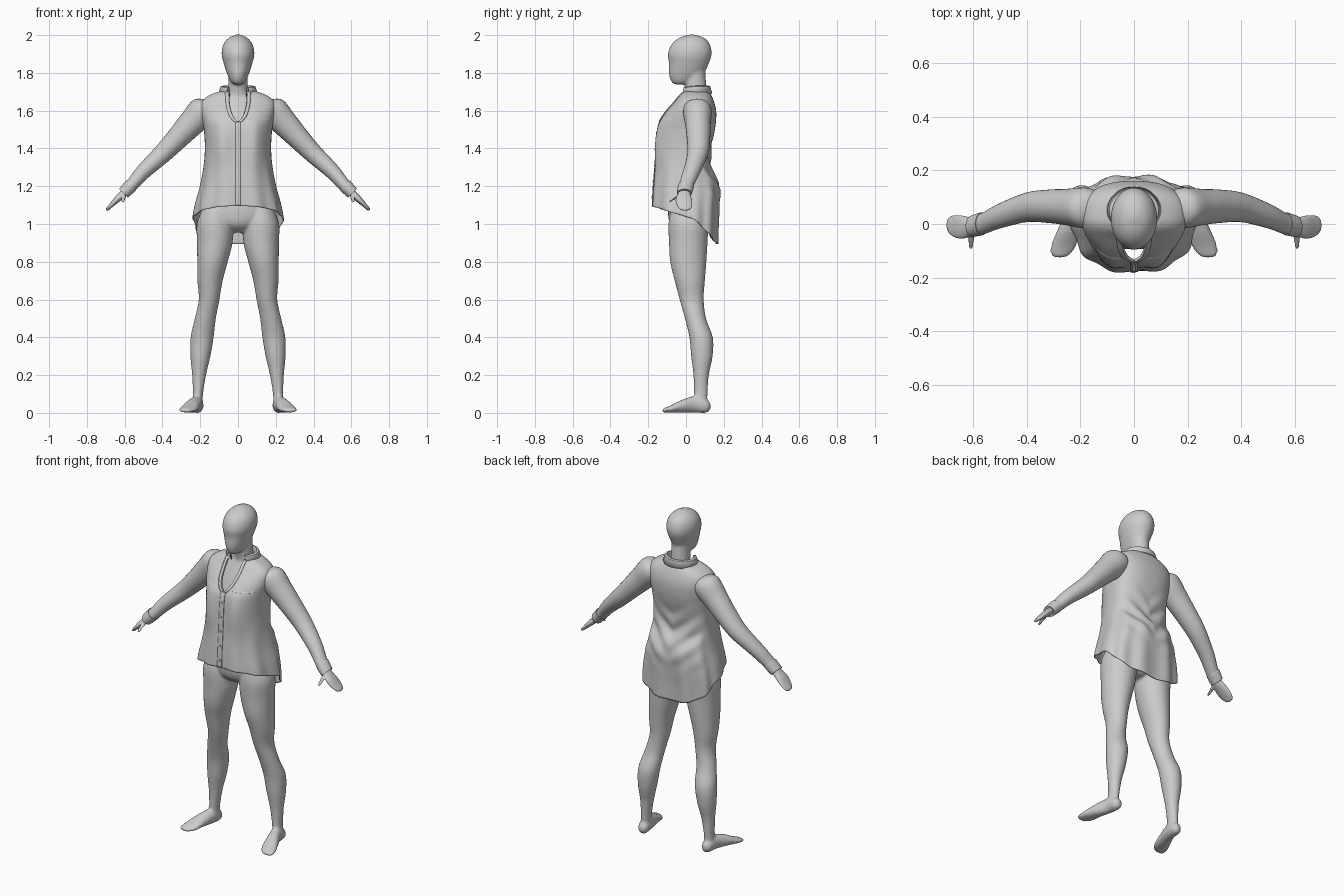
import bpy, bmesh, math
from mathutils import Vector

if "Cube" in bpy.data.objects:
    bpy.data.objects.remove(bpy.data.objects["Cube"])

X, Y, Z = Vector((1, 0, 0)), Vector((0, 1, 0)), Vector((0, 0, 1))


def sample(rows, k):
    """Smooth interpolation of rows (key, values...) at key k."""
    k = min(max(k, rows[0][0]), rows[-1][0])
    i = 0
    while i < len(rows) - 2 and k > rows[i + 1][0]:
        i += 1
    a, b = rows[i], rows[i + 1]
    p, q = rows[max(i - 1, 0)], rows[min(i + 2, len(rows) - 1)]
    h = b[0] - a[0]
    t = (k - a[0]) / h
    out = []
    for j in range(1, len(a)):
        m0 = (b[j] - p[j]) / (b[0] - p[0]) * h
        m1 = (q[j] - a[j]) / (q[0] - a[0]) * h
        out.append((2*t**3 - 3*t*t + 1) * a[j] + (t**3 - 2*t*t + t) * m0
                   + (3*t*t - 2*t**3) * b[j] + (t**3 - t*t) * m1)
    return out


def loft(bm, rows, u, v, n=28, steps=5, side=1):
    """Closed tube through elliptical rings (x, y, z, radius_u, radius_v)."""
    keyed = [(i, *r) for i, r in enumerate(rows)]
    rings = []
    for s in range((len(rows) - 1) * steps + 1):
        x, y, z, a, b = sample(keyed, s / steps)
        ring = []
        for j in range(n):
            t = 2 * math.pi * j / n
            p = Vector((x, y, z)) + u * a * math.cos(t) + v * b * math.sin(t)
            ring.append(bm.verts.new((p.x * side, p.y, p.z)))
        rings.append(ring)
    for r, q in zip(rings, rings[1:]):
        for j in range(n):
            bm.faces.new((r[j], r[(j + 1) % n], q[(j + 1) % n], q[j]))
    bm.faces.new(rings[0])
    bm.faces.new(rings[-1])


def grid(bm, rows):
    """Open sheet from rows of points."""
    vs = [[bm.verts.new(p) for p in r] for r in rows]
    for r, q in zip(vs, vs[1:]):
        for j in range(len(r) - 1):
            bm.faces.new((r[j], r[j + 1], q[j + 1], q[j]))


def finish(bm, name, remesh=0, thick=0, mirror=False):
    bmesh.ops.recalc_face_normals(bm, faces=bm.faces)
    me = bpy.data.meshes.new(name)
    bm.to_mesh(me)
    bm.free()
    ob = bpy.data.objects.new(name, me)
    bpy.context.collection.objects.link(ob)
    if remesh:
        m = ob.modifiers.new("blend", 'REMESH')
        m.mode, m.voxel_size, m.use_smooth_shade = 'VOXEL', remesh, True
        m = ob.modifiers.new("soften", 'SMOOTH')
        m.factor, m.iterations = 0.5, 5
    if thick:
        m = ob.modifiers.new("cloth", 'SOLIDIFY')
        m.thickness, m.offset = thick, 0
    if mirror:
        ob.modifiers.new("mirror", 'MIRROR').use_mirror_merge = False
    bpy.ops.object.select_all(action='DESELECT')
    ob.select_set(True)
    bpy.context.view_layer.objects.active = ob
    bpy.ops.object.shade_smooth_by_angle(angle=math.radians(50))
    return ob


# Body: head, neck, torso, legs and feet blended into one skin
bm = bmesh.new()
loft(bm, [(0, -.035, 1.738, .012, .02), (0, -.02, 1.75, .035, .055), (0, 0, 1.79, .056, .09),
          (0, .015, 1.85, .076, .106), (0, .02, 1.9, .087, .116), (0, .025, 1.95, .078, .102),
          (0, .03, 1.985, .05, .067), (0, .03, 2.003, .012, .015)], X, Y)
loft(bm, [(0, .06, 1.6, .09, .07), (0, .057, 1.68, .06, .056), (0, .05, 1.74, .052, .057),
          (0, .045, 1.84, .052, .055)], X, Y)
loft(bm, [(0, .01, .955, .05, .05), (0, .015, 1, .15, .1), (0, .02, 1.08, .185, .115),
          (0, .015, 1.2, .15, .095), (0, .01, 1.3, .13, .085), (0, .01, 1.45, .15, .1),
          (0, .03, 1.56, .15, .085), (0, .05, 1.65, .11, .06), (0, .06, 1.7, .05, .045)], X, Y)
for s in (1, -1):
    loft(bm, [(.12, .01, 1.08, .07, .09), (.122, .012, 1, .096, .105), (.123, .012, .9, .094, .102),
              (.135, .012, .8, .081, .096), (.148, .02, .7, .067, .08), (.153, .03, .6, .055, .064),
              (.173, .05, .5, .056, .056), (.19, .08, .4, .061, .062), (.199, .084, .3, .053, .057),
              (.206, .08, .2, .037, .041), (.212, .078, .1, .027, .036),
              (.215, .075, .04, .03, .036)], X, Y, side=s)
    loft(bm, [(.213, .13, .035, .012, .015), (.214, .11, .036, .03, .035), (.22, .05, .045, .034, .044),
              (.243, -.02, .036, .042, .034), (.262, -.08, .021, .048, .019),
              (.275, -.115, .014, .036, .012), (.277, -.126, .013, .015, .008)], X, Z, side=s)
finish(bm, "body", remesh=.008)

# Shirt shape: height, half width, front y, back y
SHIRT = [(.88, .24, -.18, .165), (1, .237, -.18, .168), (1.1, .222, -.178, .174), (1.2, .197, -.172, .174),
         (1.3, .18, -.162, .13), (1.4, .173, -.155, .13), (1.5, .178, -.147, .15), (1.54, .185, -.136, .156),
         (1.6, .195, -.098, .157), (1.65, .187, -.055, .145), (1.685, .14, -.028, .13),
         (1.705, .075, -.005, .117)]
HEM = [(-1, 1.095), (-.5, 1.065), (0, 1.03), (.4, .975), (1, .893)]
GAP = [(1.535, 0), (1.57, .03), (1.63, .048), (1.705, .052)]
E = .82


def theta_at(z, x):
    """Angle on the front of the shirt whose x is the given one."""
    w = sample(SHIRT, z)[0]
    c = min(abs(x) / w, 1) ** (1 / E)
    t = math.acos(c)
    return -t if x >= 0 else -math.pi + t


def shirt_point(z, t, out=0):
    w, f, b = sample(SHIRT, z)
    c, s = math.cos(t), math.sin(t)
    mid = .03
    x = w * math.copysign(abs(c) ** E, c)
    y = mid + (b - mid if s > 0 else mid - f) * math.copysign(abs(s) ** E, s)
    # bust fullness, hanging folds and the sagging back drapes
    if s < 0:
        y -= .02 * math.exp(-((abs(x) - .09) / .045) ** 2) * math.exp(-((z - 1.42) / .13) ** 2)
    k = min(max((1.35 - z) / .35, 0), 1) * .007 * math.sin(10 * t + 1)
    x, y = x + k * c, y + k * s
    if s > 0:
        fade = math.exp(-((z - 1.28) / .13) ** 2) * s
        y += .008 * fade * math.sin(2 * math.pi * (z - .9 * abs(x)) / .12)
    return Vector((x + out * c, y + out * s, z))


def front_point(x, z, out):
    return shirt_point(z, theta_at(z, x), out)


# Shirt body: curved hem, open neckline
bm = bmesh.new()
rows, N, M = [], 120, 70
for i in range(M + 1):
    row = []
    for j in range(N + 1):
        s = math.sin(-math.pi / 2 + 2 * math.pi * j / N)
        hem = sample(HEM, s)[0]
        z = hem + (1.705 - hem) * i / M
        t0 = theta_at(z, max(sample(GAP, z)[0], 0))
        t = t0 + (math.pi - 2 * t0) * j / N
        row.append(shirt_point(z, t))
    rows.append(row)
grid(bm, rows)
finish(bm, "shirt_body", thick=.005)

# Sleeves and cuffs
U = Vector((.7, 0, .71))
bm = bmesh.new()
loft(bm, [(.13, .06, 1.63, .04, .05), (.18, .06, 1.602, .078, .075), (.25, .063, 1.53, .07, .068),
          (.32, .066, 1.455, .06, .062), (.4, .062, 1.372, .051, .055), (.5, .03, 1.278, .041, .046),
          (.56, .003, 1.21, .034, .04), (.595, -.008, 1.175, .031, .037)], U, Y, steps=8)
finish(bm, "sleeve", mirror=True)
bm = bmesh.new()
loft(bm, [(.567, .001, 1.204, .035, .041), (.57, 0, 1.201, .037, .043),
          (.603, -.008, 1.166, .033, .04), (.605, -.009, 1.164, .029, .036)], U, Y)
finish(bm, "cuff", mirror=True)

# Mitten hands with thumbs
bm = bmesh.new()
loft(bm, [(.585, -.008, 1.185, .02, .028), (.61, -.01, 1.158, .02, .034), (.64, -.012, 1.13, .017, .044),
          (.67, -.008, 1.1, .012, .042), (.69, -.005, 1.08, .009, .03), (.697, -.004, 1.073, .005, .012)], U, Y)
loft(bm, [(.605, -.03, 1.155, .013, .018), (.607, -.055, 1.14, .012, .015), (.608, -.078, 1.125, .01, .011),
          (.608, -.094, 1.115, .005, .005)], X, Vector((0, .6, .8)).normalized())
finish(bm, "hand", remesh=.004, mirror=True)

# Fold-over collar
bm = bmesh.new()
profile = [(.072, 1.68), (.074, 1.71), (.08, 1.73), (.09, 1.727), (.102, 1.69)]
rows = []
for r, z in profile:
    row = []
    for j in range(49):
        t = math.radians(-52 + 284 * j / 48)
        row.append((r * math.cos(t), .05 + .85 * r * math.sin(t), z - .008 * max(0, -math.sin(t))))
    rows.append(row)
grid(bm, rows)
finish(bm, "collar", thick=.005)

# Neckline facings along the opening
bm = bmesh.new()
rows = []
for i in range(25):
    z = 1.54 + .16 * i / 24
    g = max(sample(GAP, z)[0], 0)
    rows.append([front_point(g + d, z, o) for d, o in ((-.004, -.004), (-.003, .006), (.006, .008), (.014, .004))])
grid(bm, rows)
finish(bm, "neck_facing", thick=.003, mirror=True)

# Button placket
bm = bmesh.new()
grid(bm, [[front_point(x, 1.095 + .45 * i / 30, .004) for x in (-.014, -.006, .006, .014)] for i in range(31)])
finish(bm, "placket", thick=.004)

# Buttons
bm = bmesh.new()
for i in range(5):
    p = front_point(0, 1.14 + .085 * i, .008)
    loft(bm, [(0, p.y + .003, p.z, .006, .006), (0, p.y - .002, p.z, .006, .006)], X, Z, n=14, steps=1)
finish(bm, "buttons")

# Yoke seams across the chest
bm = bmesh.new()
rows = []
for i in range(25):
    x = .035 + .13 * i / 24
    rows.append([front_point(x, 1.557 + dz, o) for dz, o in ((-.005, .001), (-.003, .004), (.003, .004), (.005, .001))])
grid(bm, rows)
finish(bm, "yoke_seam", mirror=True)
